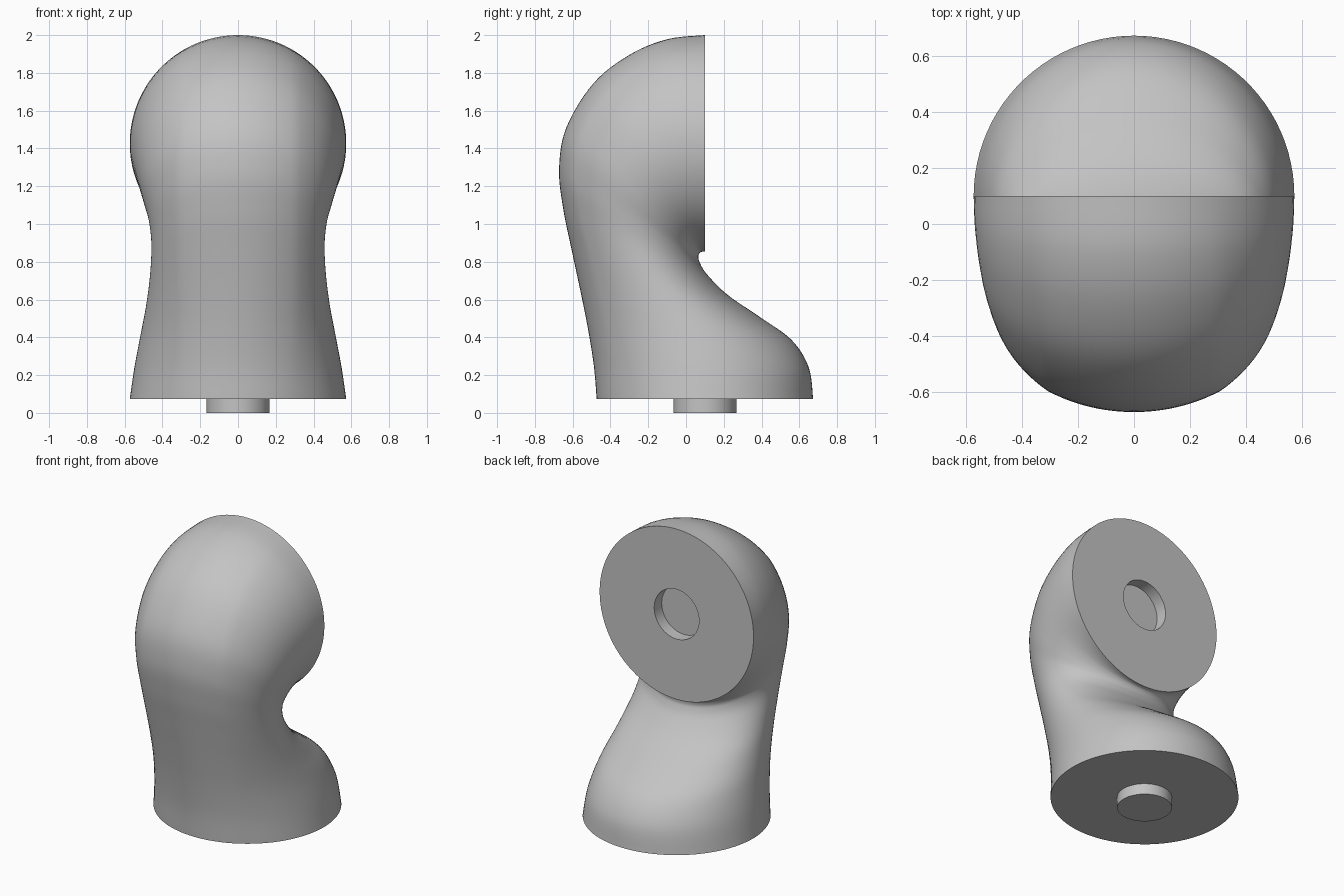
import bpy, bmesh, math
from mathutils import Vector

cube = bpy.data.objects.get("Cube")
if cube:
    bpy.data.objects.remove(cube, do_unlink=True)

SEG = 96
FRONT = 10      # steps from the centre line to the crease
STEPS = 6
R_PEG = 0.167
AXIS_Y, DISC_Z, BASE_Z = 0.1, 1.427, 0.073

grey = bpy.data.materials.new("plain grey")
grey.use_nodes = True
colour = (0.55, 0.55, 0.55, 1)
grey.diffuse_color = colour
grey.node_tree.nodes["Principled BSDF"].inputs["Base Color"].default_value = colour

# Cross-sections: outer y, outer z, inner y, inner z, half width
keys = [Vector(k) for k in (
    (-.473, BASE_Z, .673, BASE_Z, .573),
    (-.488, .25, .65, .24, .548),
    (-.52, .45, .56, .385, .515),
    (-.56, .65, .395, .505, .485),
    (-.607, .87, .22, .625, .464),
    (-.65, 1.08, .11, .735, .459),
    (-.672, 1.29, .071, .8, .475),
    (-.634, 1.51, .066, .83, .506),
    (-.49, 1.745, .072, .846, .537),
    (-.3, 1.895, .08, .852, .557),
    (-.1, 1.978, .09, .854, .569),
    (.1, 2.0, .1, .854, .573))]


def spline(pts, i, t):
    """Catmull-Rom point on segment i."""
    a, b, c, d = (pts[min(max(i + j, 0), len(pts) - 1)] for j in (-1, 0, 1, 2))
    return 0.5 * (2 * b + (c - a) * t + (2 * a - 5 * b + 4 * c - d) * t * t
                  + (3 * b - a - 3 * c + d) * t ** 3)


def section(key, crease):
    """Ellipse across the bend, raised along a soft crease on each side."""
    oy, oz, iy, iz, w = key
    start = math.asin(min(0.3 / w, 0.65))
    half = SEG // 2
    out = []
    for n in range(SEG):
        k = min(n, SEG - n)
        if k <= FRONT:
            a = start * k / FRONT
            lift = (k / FRONT) ** 2
        else:
            a = start + (math.pi - start) * (k - FRONT) / (half - FRONT)
            lift = max((math.pi / 2 - a) / (math.pi / 2 - start), 0) ** 2
        s = 1 + crease * lift
        x = w * math.sin(a) * s
        c = math.cos(a) * s
        out.append((x if n <= half else -x,
                    (oy + iy) / 2 + (oy - iy) / 2 * c,
                    (oz + iz) / 2 + (oz - iz) / 2 * c))
    return out


def loft(name, rings):
    """Skin a list of rings and cap both ends."""
    bm = bmesh.new()
    rows = [[bm.verts.new(p) for p in ring] for ring in rings]
    for lo, hi in zip(rows, rows[1:]):
        for n in range(SEG):
            m = (n + 1) % SEG
            bm.faces.new((lo[n], lo[m], hi[m], hi[n]))
    bm.faces.new(rows[0])
    bm.faces.new(rows[-1])
    bmesh.ops.recalc_face_normals(bm, faces=bm.faces)
    mesh = bpy.data.meshes.new(name)
    bm.to_mesh(mesh)
    bm.free()
    mesh.materials.append(grey)
    obj = bpy.data.objects.new(name, mesh)
    bpy.context.collection.objects.link(obj)
    bpy.ops.object.select_all(action='DESELECT')
    obj.select_set(True)
    bpy.context.view_layer.objects.active = obj
    bpy.ops.object.shade_smooth_by_angle(angle=math.radians(35))


# Bent body, swept from the round base to the round upright disc
total = (len(keys) - 1) * STEPS
rings = []
for k in range(total + 1):
    i, j = divmod(k, STEPS)
    rings.append(section(spline(keys, i, j / STEPS),
                         0.028 * math.sin(math.pi * k / total)))

# Round socket sunk into the disc
for y in (AXIS_Y, AXIS_Y - 0.08):
    rings.append(section((y, DISC_Z + R_PEG, y, DISC_Z - R_PEG, R_PEG), 0))
loft("bent_body", rings)

# Round peg under the base
loft("base_peg", [section((AXIS_Y - R_PEG, z, AXIS_Y + R_PEG, z, R_PEG), 0)
                  for z in (0, BASE_Z + 0.01)])
